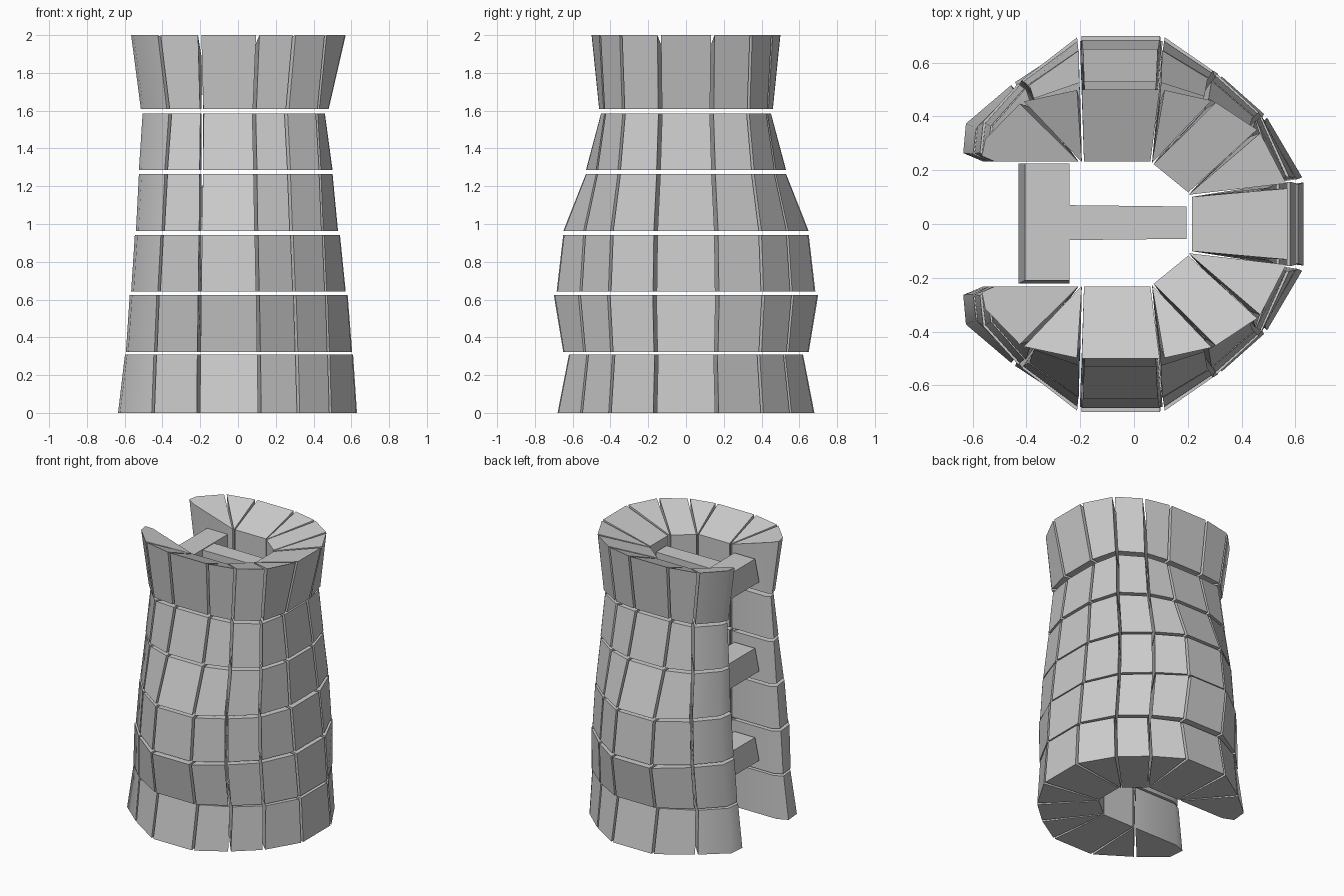
import bpy, bmesh, math
from mathutils import Vector

cube = bpy.data.objects.get("Cube")
if cube:
    bpy.data.objects.remove(cube, do_unlink=True)

stone = bpy.data.materials.new("stone_grey")
stone.use_nodes = True
GREY = (0.6, 0.6, 0.6, 1)
stone.diffuse_color = GREY
stone.node_tree.nodes["Principled BSDF"].inputs["Base Color"].default_value = GREY


def prism(name, bottom, top, z0, z1, dips=None, smooth=False):
    """Solid between two matching outlines; dips lower single top corners."""
    bm = bmesh.new()
    n = len(bottom)
    dips = dips or [0] * n
    low = [bm.verts.new((x, y, z0)) for x, y in bottom]
    high = [bm.verts.new((x, y, z1 - d)) for (x, y), d in zip(top, dips)]
    bm.faces.new(low)
    bm.faces.new(high)
    for i in range(n):
        j = (i + 1) % n
        bm.faces.new((low[i], low[j], high[j], high[i]))
    bmesh.ops.recalc_face_normals(bm, faces=bm.faces)
    mesh = bpy.data.meshes.new(name)
    bm.to_mesh(mesh)
    bm.free()
    mesh.materials.append(stone)
    obj = bpy.data.objects.new(name, mesh)
    bpy.context.collection.objects.link(obj)
    if smooth:
        bpy.ops.object.select_all(action='DESELECT')
        obj.select_set(True)
        bpy.context.view_layer.objects.active = obj
        bpy.ops.object.shade_smooth_by_angle(angle=math.radians(60))


# Seam positions on the outer wall: widest outline, narrowest outline
WIDE = [(.63, .168), (.49, .41), (.32, .565), (.115, .70), (-.21, .70), (-.45, .53)]
SLIM = [(.46, .137), (.42, .33), (.255, .43), (.085, .45), (-.19, .45), (-.36, .435)]
# Matching seam positions on the inner wall
INNER = [(.205, .105), (.205, .115), (.07, .225), (.065, .232), (-.19, .232), (-.2, .232)]
# Rounded free end of the wall, beside the doorway
END_WIDE = [(-.625, .38), (-.635, .265), (-.56, .232)]
END_SLIM = [(-.49, .30), (-.505, .25), (-.48, .232)]


def blend(a, b, u, v):
    return [Vector((p[0] + (q[0] - p[0]) * u, p[1] + (q[1] - p[1]) * v)) for p, q in zip(a, b)]


def inset(a, b, gap):
    """Pull point a towards point b to open a joint."""
    d = b - a
    return a + d.normalized() * min(gap, d.length * .4)


def stone_outlines(u, v):
    """Plan outlines of the half ring of stones, then of the end stone."""
    outer = blend(WIDE, SLIM, u, v)
    inner = [Vector(p) for p in INNER]
    out = []
    for i in range(5):
        a, b, c, d = outer[i], outer[i + 1], inner[i + 1], inner[i]
        out.append([inset(a, b, .009), inset(b, a, .009), inset(c, d, .004), inset(d, c, .004)])
    # The free end narrows faster near the ground
    e1, e2, e3 = blend(END_WIDE, END_SLIM, u ** .6, v)
    out.append([inset(outer[5], e1, .009), e1, e2, e3, inner[5] + Vector((-.006, 0))])
    return out


def centre_outline(u, v):
    x, y = blend(WIDE, SLIM, u, v)[0]
    y -= .011
    ix, iy = .215, INNER[0][1] - .004
    return [(x, y), (x, -y), (ix, -iy), (ix, iy)]


# Courses: base height, top height, outline blend at base and top, drop of inner rim
COURSES = [
    (0, .308, (0, .08), (.12, .32), 0),
    (.322, .625, (.15, .2), (.29, 0), 0),
    (.642, .943, (.35, .06), (.53, .2), 0),
    (.962, 1.265, (.59, .2), (.76, .68), 0),
    (1.285, 1.585, (.76, .68), (1, 1), 0),
    (1.61, 2, (.88, .96), (.35, .8), .11),
]

for level, (z0, z1, low, high, drop) in enumerate(COURSES, 1):
    dips = [0, 0, drop, drop]
    prism(f"centre_stone_{level}", centre_outline(*low), centre_outline(*high), z0, z1, dips)
    for side, sign in (("back", 1), ("front", -1)):
        for i, (a, b) in enumerate(zip(stone_outlines(*low), stone_outlines(*high)), 1):
            last = i == 6
            name = f"{side}_end_stone_{level}" if last else f"{side}_stone_{level}_{i}"
            prism(name, [(x, y * sign) for x, y in a], [(x, y * sign) for x, y in b],
                  z0, z1, [0, 0, 0, drop * .12, drop] if last else dips, smooth=last)

# Crossbars and beams bracing the inside of the wall
for i in range(3):
    z = .395 + .645 * i
    bar_base = [(-.43, -.222), (-.24, -.222), (-.24, .225), (-.43, .225)]
    bar_top = [(-.405, -.21), (-.24, -.21), (-.24, .225), (-.405, .225)]
    beam = [(-.24, -.06), (.195, -.055), (.195, .065), (-.24, .07)]
    prism(f"crossbar_{i + 1}", bar_base, bar_top, z - .005, z + .16)
    prism(f"beam_{i + 1}", beam, beam, z, z + .155)
